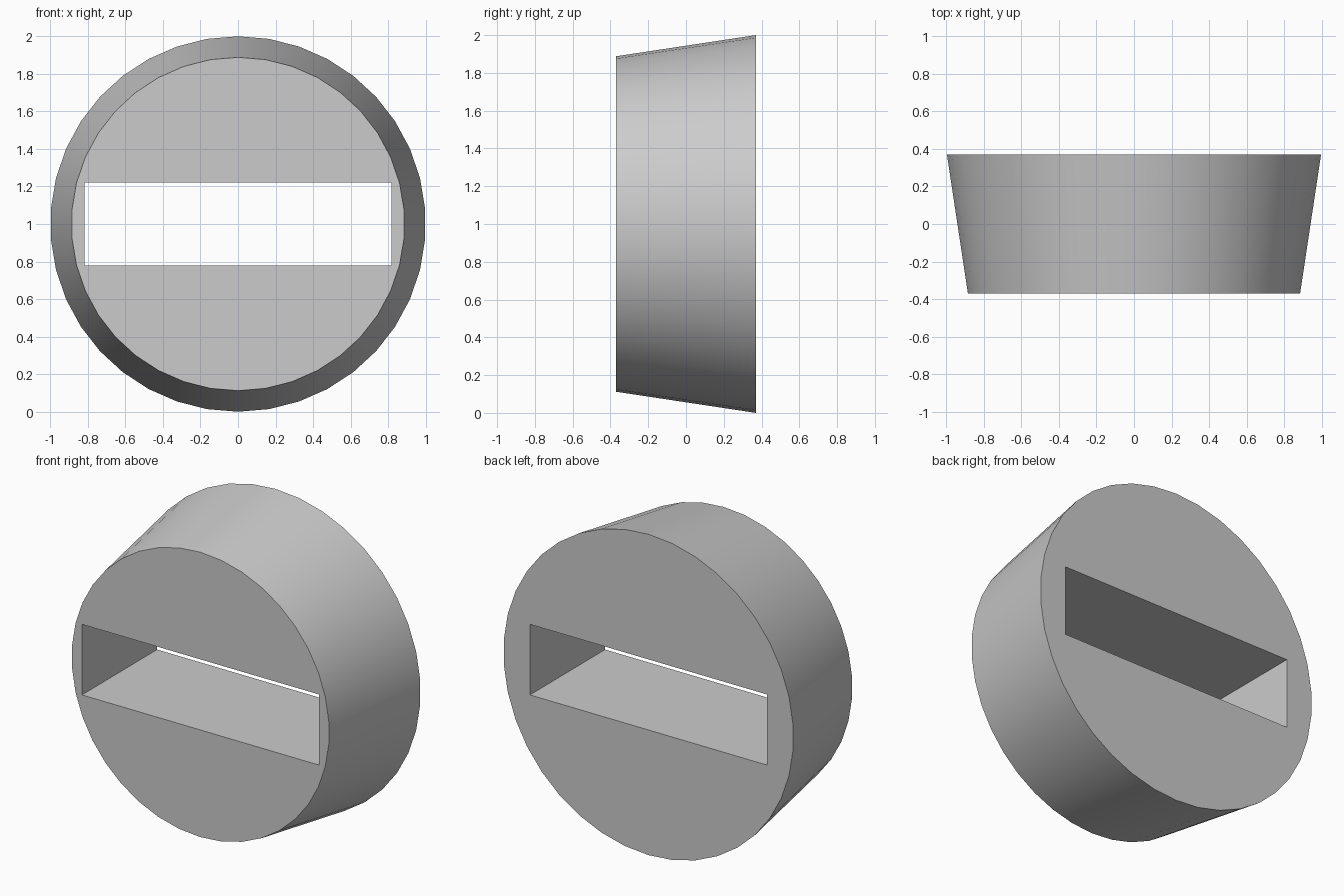
import bpy
import bmesh
import math
from mathutils import Matrix, Vector

SIDES = 38
FRONT_RADIUS, BACK_RADIUS = 0.888, 1.0
DEPTH = 0.74
SLOT_WIDTH, SLOT_HEIGHT = 1.634, 0.44
CENTRE = Vector((0, 0, 1))

cube = bpy.data.objects.get("Cube")
if cube:
    bpy.data.objects.remove(cube, do_unlink=True)

grey = bpy.data.materials.new("plain_grey")
grey.use_nodes = True
colour = (0.6, 0.6, 0.6, 1)
grey.diffuse_color = colour
grey.node_tree.nodes["Principled BSDF"].inputs["Base Color"].default_value = colour


def add_object(name, bm):
    mesh = bpy.data.meshes.new(name)
    bm.to_mesh(mesh)
    bm.free()
    mesh.materials.append(grey)
    obj = bpy.data.objects.new(name, mesh)
    bpy.context.collection.objects.link(obj)
    return obj


# Tapered disc, lying along y with the wide end at the back
bm = bmesh.new()
bmesh.ops.create_cone(
    bm, cap_ends=True, segments=SIDES, radius1=FRONT_RADIUS,
    radius2=BACK_RADIUS, depth=DEPTH,
    matrix=Matrix.Translation(CENTRE) @ Matrix.Rotation(-math.pi / 2, 4, "X"))
disc = add_object("slotted_disc", bm)

# Rectangular slot cut straight through
bm = bmesh.new()
bmesh.ops.create_cube(
    bm, size=1,
    matrix=Matrix.Translation(CENTRE)
    @ Matrix.Diagonal((SLOT_WIDTH, DEPTH * 2, SLOT_HEIGHT, 1)))
cutter = add_object("slot_cutter", bm)
cutter.hide_render = True

cut = disc.modifiers.new("slot", "BOOLEAN")
cut.operation = "DIFFERENCE"
cut.solver = "EXACT"
cut.object = cutter

bpy.ops.object.select_all(action="DESELECT")
disc.select_set(True)
bpy.context.view_layer.objects.active = disc
bpy.ops.object.modifier_apply(modifier=cut.name)
bpy.data.objects.remove(cutter, do_unlink=True)

# Smooth rim, crisp cap and slot edges
bpy.ops.object.shade_smooth_by_angle(angle=math.radians(30))
